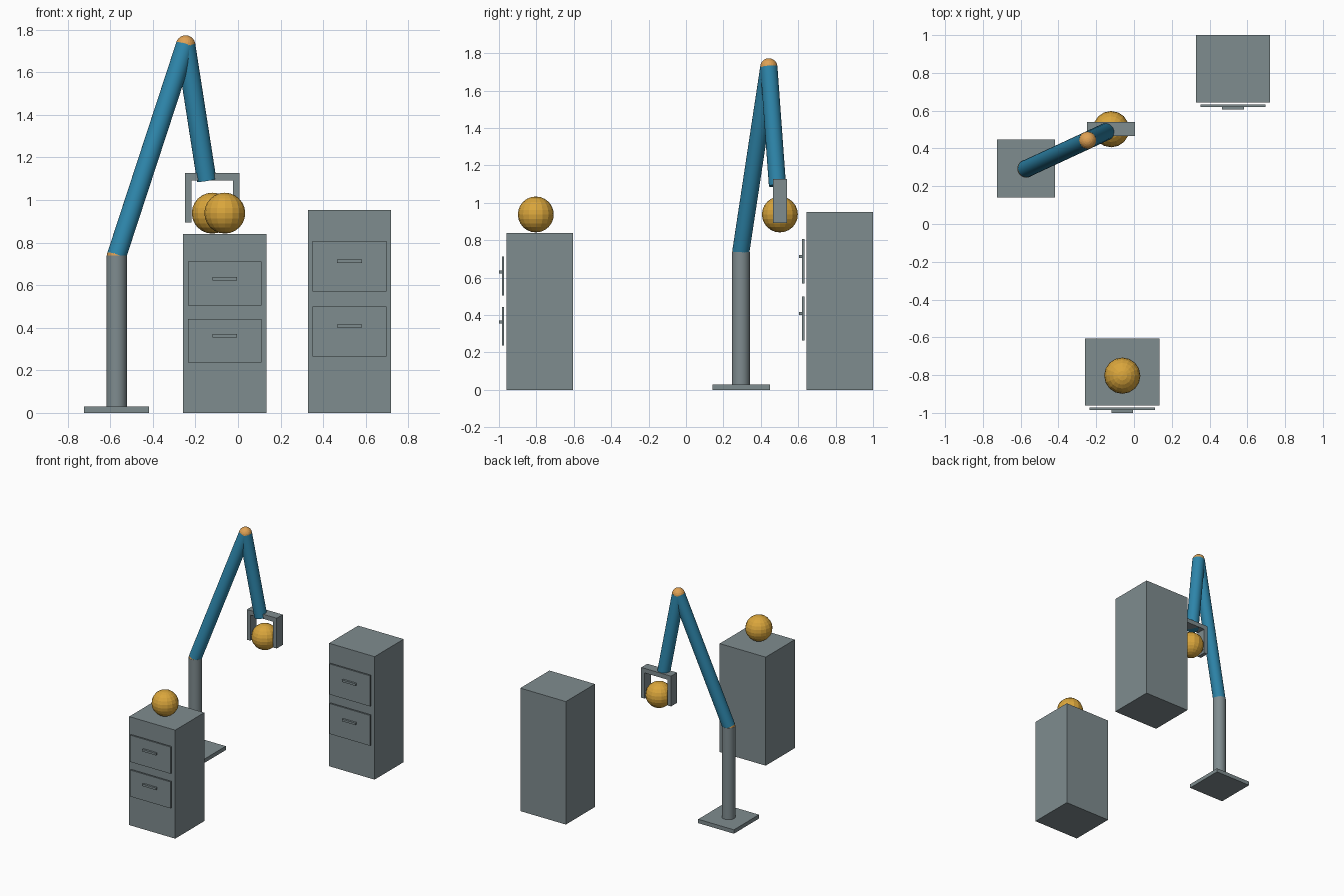
import bpy
from mathutils import Vector

if "Cube" in bpy.data.objects:
    bpy.data.objects.remove(bpy.data.objects["Cube"])


def material(name, rgb):
    m = bpy.data.materials.new(name)
    m.diffuse_color = (*rgb, 1)
    m.use_nodes = True
    m.node_tree.nodes["Principled BSDF"].inputs["Base Color"].default_value = m.diffuse_color
    return m


GREY = material("steel grey", (0.212, 0.262, 0.275))
BLUE = material("arm blue", (0.027, 0.238, 0.407))
GOLD = material("ball gold", (0.70, 0.38, 0.045))
ORANGE = material("joint orange", (0.74, 0.36, 0.09))


def finish(name, mat, smooth=False):
    ob = bpy.context.object
    ob.name = name
    ob.data.materials.append(mat)
    if smooth:
        bpy.ops.object.shade_smooth_by_angle()
    return ob


def box(name, x, y, z, mat=GREY):
    """Box from (min, max) pairs on each axis."""
    bpy.ops.mesh.primitive_cube_add(size=1, location=[sum(p) / 2 for p in (x, y, z)])
    bpy.context.object.scale = [p[1] - p[0] for p in (x, y, z)]
    bpy.ops.object.transform_apply(location=False, rotation=False, scale=True)
    return finish(name, mat)


def rod(name, a, b, radius, mat):
    """Cylinder between two points."""
    a, b = Vector(a), Vector(b)
    d = b - a
    bpy.ops.mesh.primitive_cylinder_add(
        vertices=24, radius=radius, depth=d.length, location=(a + b) / 2,
        rotation=d.to_track_quat('Z', 'Y').to_euler())
    return finish(name, mat, smooth=True)


def ball(name, centre, radius, mat, segments=16, rings=12):
    bpy.ops.mesh.primitive_uv_sphere_add(
        segments=segments, ring_count=rings, radius=radius, location=centre)
    return finish(name, mat)


def cabinet(name, cx, width, front, back, height, drawers):
    """Cabinet body with floating drawer fronts and bar handles."""
    box(name + "_body", (cx - width / 2, cx + width / 2), (front, back), (0, height))
    for i, (z0, z1, handle_z) in enumerate(drawers, 1):
        box(f"{name}_drawer_{i}", (cx - 0.173, cx + 0.173),
            (front - 0.024, front - 0.011), (z0, z1))
        box(f"{name}_handle_{i}", (cx - 0.058, cx + 0.058),
            (front - 0.039, front - 0.024), (handle_z - 0.008, handle_z + 0.008))


# Cabinets
cabinet("front_cabinet", -0.062, 0.394, -0.961, -0.605, 0.84,
        [(0.505, 0.712, 0.63), (0.237, 0.442, 0.362)])
cabinet("rear_cabinet", 0.524, 0.39, 0.644, 1.0, 0.952,
        [(0.57, 0.807, 0.712), (0.265, 0.50, 0.408)])

# Balls
ball("resting_ball", (-0.062, -0.803, 0.938), 0.096, GOLD)
ball("gripped_ball", (-0.121, 0.502, 0.938), 0.096, GOLD)

# Arm stand and links
shoulder = (-0.57, 0.293, 0.738)
elbow = (-0.246, 0.443, 1.727)
wrist = (-0.147, 0.489, 1.092)
box("arm_base", (-0.724, -0.418), (0.141, 0.448), (0, 0.03))
rod("arm_post", (-0.57, 0.293, 0.03), shoulder, 0.048, GREY)
rod("upper_arm", shoulder, elbow, 0.046, BLUE)
rod("forearm", elbow, wrist, 0.046, BLUE)
ball("shoulder_joint", shoulder, 0.046, ORANGE, 24, 12)
ball("elbow_joint", elbow, 0.046, ORANGE, 24, 12)

# Gripper: bar with two fingers
box("gripper_bar", (-0.249, 0.006), (0.465, 0.539), (1.092, 1.127))
for side, x in (("left", -0.249), ("right", -0.024)):
    box(f"gripper_{side}_finger", (x, x + 0.03), (0.465, 0.539), (0.893, 1.092))
